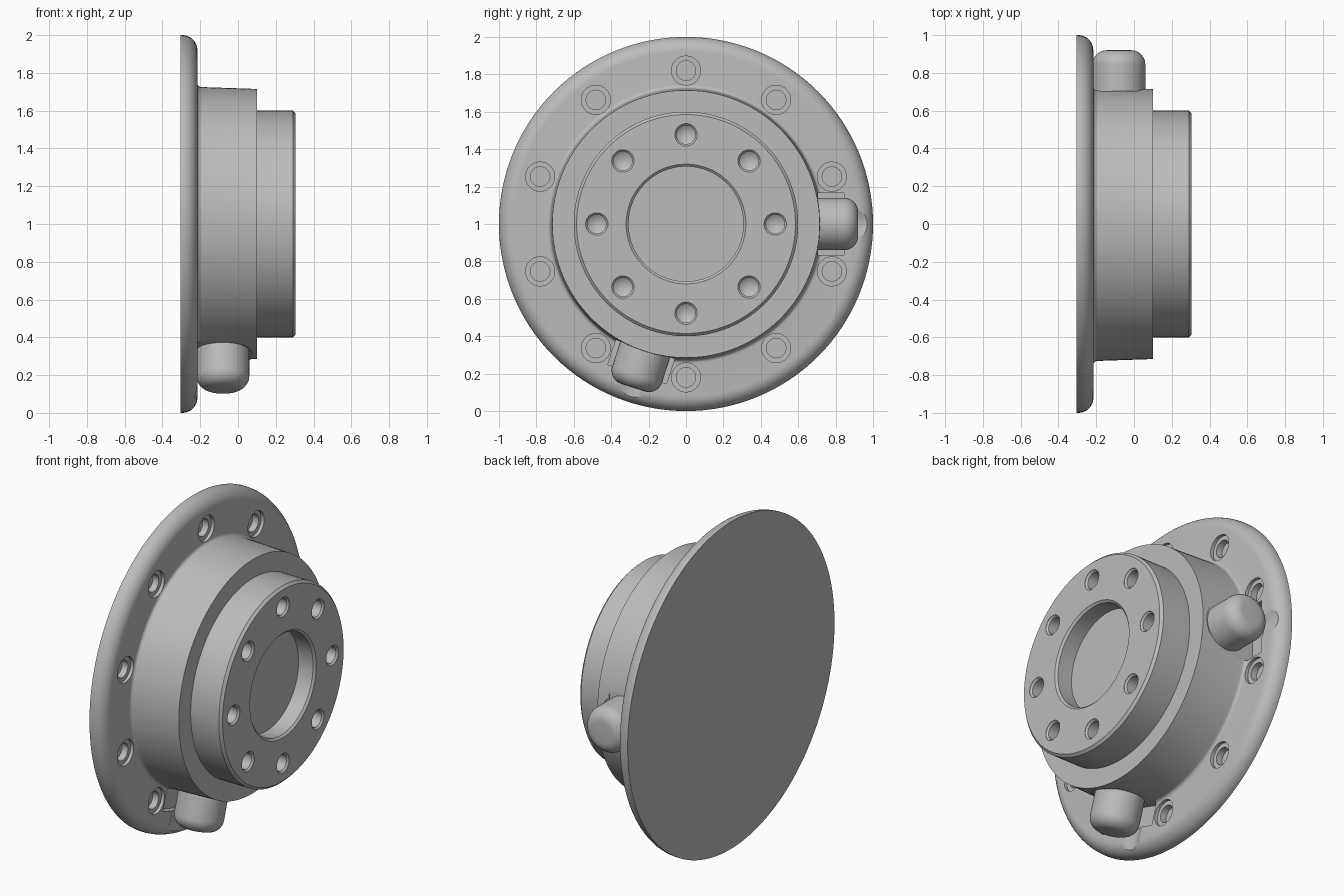
import bpy, bmesh, math
from mathutils import Matrix

if "Cube" in bpy.data.objects:
    bpy.data.objects.remove(bpy.data.objects["Cube"])

metal = bpy.data.materials.new("grey_metal")
metal.diffuse_color = (0.5, 0.5, 0.5, 1)
metal.use_nodes = True
metal.node_tree.nodes["Principled BSDF"].inputs["Base Color"].default_value = metal.diffuse_color


def arc(cx, cr, rad, a0, a1, n=8):
    """Points (x, radius) on an arc, angles in degrees."""
    return [(cx + rad * math.cos(math.radians(a0 + (a1 - a0) * i / n)),
             cr + rad * math.sin(math.radians(a0 + (a1 - a0) * i / n))) for i in range(n + 1)]


def lathe(bm, profile, mat, n):
    """Revolve an (x, radius) profile about the x axis into bm."""
    rings = []
    for x, r in profile:
        if r < 1e-6:
            rings.append([bm.verts.new(mat @ Matrix.Translation((x, 0, 0)).translation)] * n)
        else:
            rings.append([bm.verts.new((mat @ Matrix.Translation(
                (x, r * math.sin(2 * math.pi * i / n), r * math.cos(2 * math.pi * i / n)))).translation)
                for i in range(n)])
    for a, b in zip(rings, rings[1:]):
        for i in range(n):
            j = (i + 1) % n
            vs = list(dict.fromkeys([a[i], a[j], b[j], b[i]]))
            if len(vs) > 2:
                bm.faces.new(vs)


def finish(bm, name):
    bmesh.ops.recalc_face_normals(bm, faces=bm.faces)
    me = bpy.data.meshes.new(name)
    bm.to_mesh(me)
    bm.free()
    me.materials.append(metal)
    ob = bpy.data.objects.new(name, me)
    bpy.context.collection.objects.link(ob)
    return ob


def smooth(ob):
    bpy.ops.object.select_all(action='DESELECT')
    ob.select_set(True)
    bpy.context.view_layer.objects.active = ob
    bpy.ops.object.shade_smooth_by_angle(angle=math.radians(30))


def cut(ob, cutter):
    mod = ob.modifiers.new("cut", 'BOOLEAN')
    mod.operation, mod.solver, mod.object = 'DIFFERENCE', 'EXACT', cutter
    bpy.context.view_layer.objects.active = ob
    bpy.ops.object.modifier_apply(modifier=mod.name)
    bpy.data.objects.remove(cutter)


centre = Matrix.Translation((0, 0, 1))


def radial(a):
    """Frame whose x axis points outwards at angle a from the top."""
    return (Matrix.Translation((-0.08, 0, 1)) @ Matrix.Rotation(-math.radians(a), 4, 'X')
            @ Matrix.Rotation(-math.pi / 2, 4, 'Y'))


def around(r, a):
    a = math.radians(a)
    return Matrix.Translation((0, r * math.sin(a), 1 + r * math.cos(a)))


# Flange, body and hub with central recess
bm = bmesh.new()
profile = [(-0.305, 0), (-0.305, 1.0)] + arc(-0.295, 0.92, 0.08, 90, 0, 10)
profile += arc(-0.195, 0.745, 0.02, 180, 270, 5)
profile += [(0.1, 0.715), (0.1, 0.6), (0.29, 0.6), (0.305, 0.585),
            (0.305, 0.32), (0.293, 0.307), (0.195, 0.307), (0.195, 0)]
lathe(bm, profile, centre, 128)
housing = finish(bm, "flanged_housing")

# Bolt holes and flats under the side plugs
bm = bmesh.new()
for k in range(10):
    lathe(bm, [(-0.19, 0), (-0.19, 0.078), (-0.235, 0.078), (-0.235, 0.052),
               (-0.275, 0.052), (-0.275, 0)], around(0.82, 36 * k), 32)
for k in range(8):
    lathe(bm, [(0.32, 0), (0.32, 0.06), (0.303, 0.06), (0.293, 0.05), (0.2, 0.05),
               (0.165, 0)], around(0.477, 45 * k), 32)
for a in (90, 198):
    bmesh.ops.create_cube(bm, size=1, matrix=radial(a) @ Matrix.Translation((0.775, 0, 0.04))
                          @ Matrix.Diagonal((0.14, 0.33, 0.29, 1)))
cut(housing, finish(bm, "hole_cutter"))

# Clearance troughs in the flange beside the plugs
bm = bmesh.new()
for a in (90, 198):
    lathe(bm, [(0.706, 0), (0.706, 0.152), (1.1, 0.152), (1.1, 0)], radial(a), 48)
cut(housing, finish(bm, "trough_cutter"))
smooth(housing)

# Rounded side plugs
for name, a in (("side_plug", 90), ("lower_plug", 198)):
    bm = bmesh.new()
    lathe(bm, [(0.6, 0), (0.6, 0.14)] + arc(0.845, 0.065, 0.075, 90, 0) + [(0.92, 0)],
          radial(a), 48)
    smooth(finish(bm, name))
